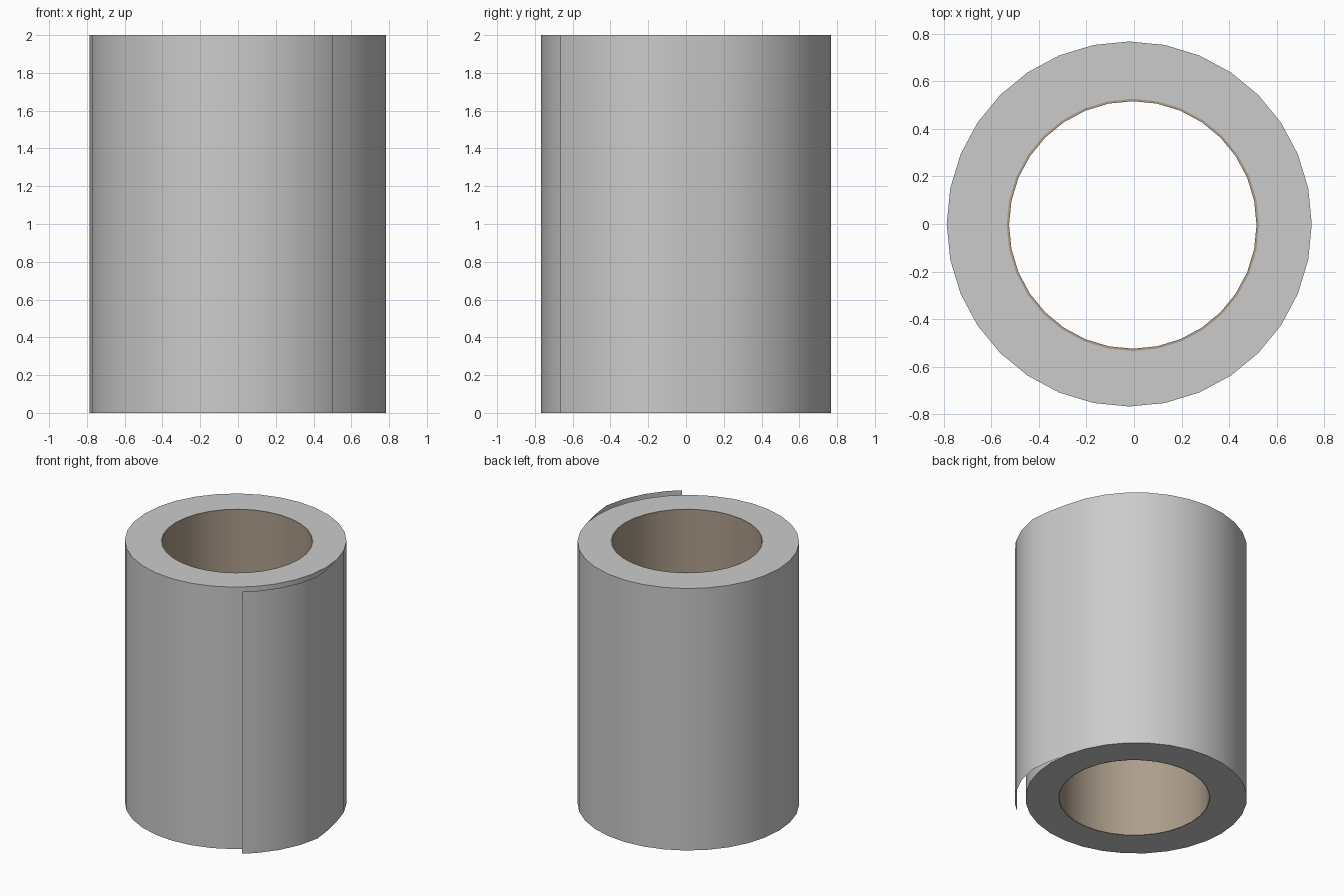
import bpy, bmesh
from math import radians, cos, sin

if "Cube" in bpy.data.objects:
    bpy.data.objects.remove(bpy.data.objects["Cube"])

SIDES = 32
H = 2.0


def finish(name, bm, angle=30):
    me = bpy.data.meshes.new(name)
    bm.to_mesh(me)
    bm.free()
    ob = bpy.data.objects.new(name, me)
    bpy.context.collection.objects.link(ob)
    bpy.ops.object.select_all(action='DESELECT')
    ob.select_set(True)
    bpy.context.view_layer.objects.active = ob
    bpy.ops.object.shade_smooth_by_angle(angle=radians(angle))
    return ob


def ring(bm, centre, r, z):
    return [bm.verts.new((centre[0] + r * cos(radians(360 * i / SIDES)),
                          centre[1] + r * sin(radians(360 * i / SIDES)), z))
            for i in range(SIDES)]


def tube(name, c_out, r_out, c_in, r_in):
    bm = bmesh.new()
    loops = [ring(bm, c_out, r_out, 0), ring(bm, c_out, r_out, H),
             ring(bm, c_in, r_in, H), ring(bm, c_in, r_in, 0)]
    for k in range(4):
        a, b = loops[k], loops[(k + 1) % 4]
        for i in range(SIDES):
            j = (i + 1) % SIDES
            bm.faces.new((a[i], a[j], b[j], b[i]))
    bmesh.ops.recalc_face_normals(bm, faces=bm.faces[:])
    return finish(name, bm)


# Wound paper and cardboard core
roll_c, roll_r = (-0.02, 0.0), 0.767
core_c = (-0.005, -0.004)
tube("paper_roll", roll_c, roll_r, core_c, 0.53)
core = tube("cardboard_core", core_c, 0.53, core_c, 0.52)
mat = bpy.data.materials.new("cardboard")
mat.diffuse_color = (0.42, 0.34, 0.265, 1)
mat.use_nodes = True
mat.node_tree.nodes["Principled BSDF"].inputs["Base Color"].default_value = mat.diffuse_color
core.data.materials.append(mat)

# Loose end of the sheet: (angle, distance from roll axis)
path = [(11.25, 0.767), (0, 0.785), (-11.25, 0.82), (-22.5, 0.83),
        (-33.75, 0.838), (-45, 0.843), (-52, 0.844)]
bm = bmesh.new()
cols = []
for a, r in path:
    x = roll_c[0] + r * cos(radians(a))
    y = roll_c[1] + r * sin(radians(a))
    cols.append((bm.verts.new((x, y, 0)), bm.verts.new((x, y, H))))
for (a0, a1), (b0, b1) in zip(cols, cols[1:]):
    bm.faces.new((b0, a0, a1, b1))
finish("loose_sheet_end", bm)
